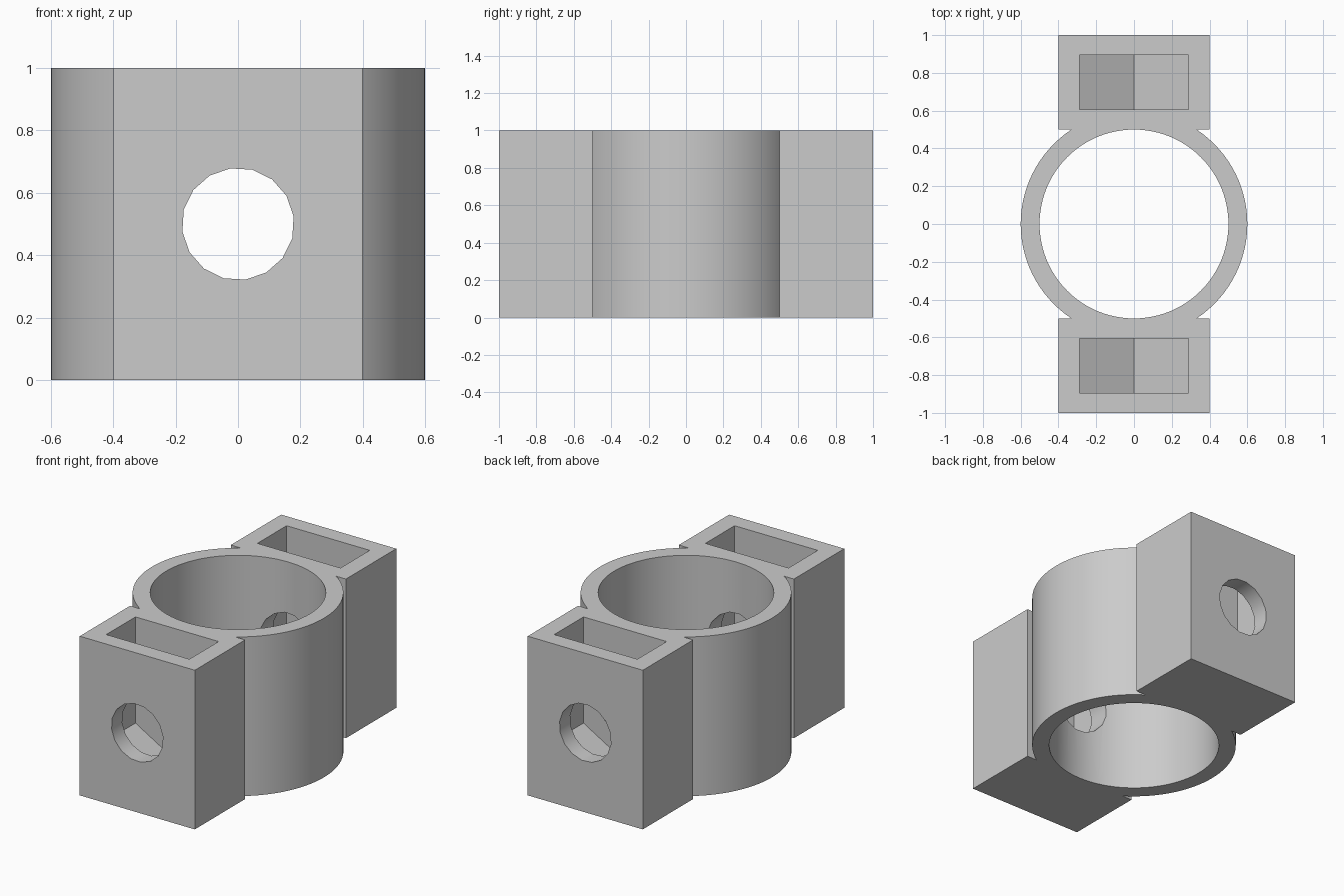
import bpy
import bmesh
import math
from mathutils import Matrix

if "Cube" in bpy.data.objects:
    bpy.data.objects.remove(bpy.data.objects["Cube"])

grey = bpy.data.materials.new("plain grey")
grey.use_nodes = True
grey.diffuse_color = (0.6, 0.6, 0.6, 1)
grey.node_tree.nodes["Principled BSDF"].inputs["Base Color"].default_value = (0.6, 0.6, 0.6, 1)


def prism(name, points, start, end, along_y=False):
    """Extrude a closed outline along z, or an x-z outline along y."""
    bm = bmesh.new()
    face = bm.faces.new([bm.verts.new((u, v, start)) for u, v in points])
    new = bmesh.ops.extrude_face_region(bm, geom=[face])["geom"]
    moved = [g for g in new if isinstance(g, bmesh.types.BMVert)]
    bmesh.ops.translate(bm, verts=moved, vec=(0, 0, end - start))
    if along_y:
        bm.transform(Matrix(((1, 0, 0, 0), (0, 0, 1, 0), (0, 1, 0, 0), (0, 0, 0, 1))))
    bmesh.ops.recalc_face_normals(bm, faces=bm.faces)
    mesh = bpy.data.meshes.new(name)
    bm.to_mesh(mesh)
    bm.free()
    mesh.materials.append(grey)
    obj = bpy.data.objects.new(name, mesh)
    bpy.context.collection.objects.link(obj)
    return obj


def circle(radius, sides, turn=0.0, height=0.0):
    angles = [math.radians(turn) + math.tau * i / sides for i in range(sides)]
    return [(radius * math.cos(a), height + radius * math.sin(a)) for a in angles]


def combine(target, tool, operation):
    mod = target.modifiers.new(operation.lower(), "BOOLEAN")
    mod.operation = operation
    mod.solver = "EXACT"
    mod.object = tool
    bpy.context.view_layer.objects.active = target
    bpy.ops.object.modifier_apply(modifier=mod.name)
    bpy.data.objects.remove(tool)


# Round sleeve joined to the two end blocks
body = prism("sleeve_with_end_blocks", circle(0.6, 96), 0, 1)
for side in (-1, 1):
    outline = [(-0.4, side * 0.5), (0.4, side * 0.5), (0.4, side), (-0.4, side)]
    combine(body, prism("end_block", outline, 0, 1), "UNION")

# Sleeve bore
combine(body, prism("bore_cutter", circle(0.5, 96), -0.2, 1.2), "DIFFERENCE")

# Nut pockets: open at the top, with a V floor from a hexagon standing on its point
half = 0.289
slope = half / math.sqrt(3)
pocket = [(-half, 1.2), (-half, 0.5 - slope), (0, 0.5 - 2 * slope), (half, 0.5 - slope), (half, 1.2)]
for near, far in ((-0.895, -0.605), (0.605, 0.895)):
    combine(body, prism("pocket_cutter", pocket, near, far, True), "DIFFERENCE")

# Bolt hole through both blocks
combine(body, prism("bolt_cutter", circle(0.18, 16, 7.7, 0.5), -1.2, 1.2, True), "DIFFERENCE")

# Smooth the round walls, keep the corners crisp
bpy.ops.object.select_all(action="DESELECT")
body.select_set(True)
bpy.context.view_layer.objects.active = body
bpy.ops.object.shade_smooth_by_angle(angle=math.radians(30))
